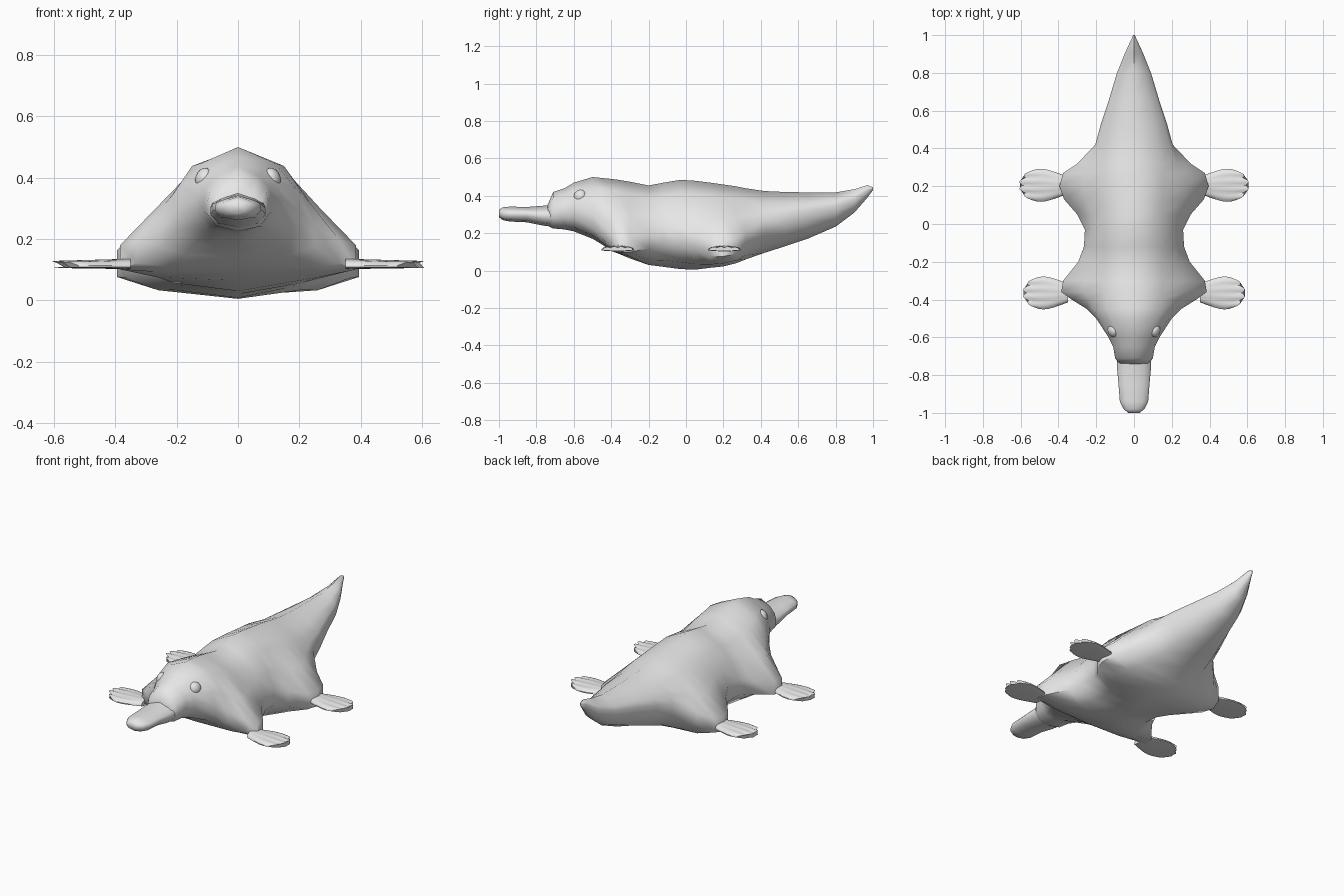
import bpy, bmesh, math
from mathutils import Vector

cube = bpy.data.objects.get("Cube")
if cube:
    bpy.data.objects.remove(cube, do_unlink=True)

grey = bpy.data.materials.new("plain grey")
grey.use_nodes = True
colour = (0.8, 0.8, 0.8, 1)
grey.diffuse_color = colour
grey.node_tree.nodes["Principled BSDF"].inputs["Base Color"].default_value = colour


def finish(name, bm, sharp_angle):
    """Turn a bmesh into a smooth-shaded object."""
    bmesh.ops.recalc_face_normals(bm, faces=bm.faces)
    mesh = bpy.data.meshes.new(name)
    bm.to_mesh(mesh)
    bm.free()
    mesh.materials.append(grey)
    obj = bpy.data.objects.new(name, mesh)
    bpy.context.collection.objects.link(obj)
    bpy.ops.object.select_all(action="DESELECT")
    obj.select_set(True)
    bpy.context.view_layer.objects.active = obj
    bpy.ops.object.shade_smooth_by_angle(angle=math.radians(sharp_angle))
    return obj


def skin(bm, rings):
    """Bridge closed rings of points and cap both ends."""
    loops = [[bm.verts.new(p) for p in ring] for ring in rings]
    for a, b in zip(loops, loops[1:]):
        for i in range(len(a)):
            j = (i + 1) % len(a)
            bm.faces.new((a[i], a[j], b[j], b[i]))
    bm.faces.new(loops[0])
    bm.faces.new(loops[-1])


def section(y, top, bottom, width, side_z):
    """Symmetric cross-section: ridge, shoulder, flank, side, belly, keel."""
    height = top - bottom
    shoulder = Vector((min(0.15, 0.6 * width), top - 0.16 * height))
    upper = Vector((width, side_z + 0.1 * height))
    lower = Vector((width, side_z - 0.1 * height))
    flank = (shoulder + upper) / 2
    flank.x += 0.12 * width * max(0, min(1, (0.3 - width) * 10))
    belly = Vector((0.7 * width, bottom + 0.3 * (lower.y - bottom)))
    half = [shoulder, flank, upper, lower, belly]
    ring = [Vector((0, top))] + half + [Vector((0, bottom))]
    ring += [Vector((-p.x, p.y)) for p in reversed(half)]
    return [(p.x, y, p.y) for p in ring]


def loft(name, stations, sharp_angle):
    bm = bmesh.new()
    skin(bm, [section(*s) for s in stations])
    return finish(name, bm, sharp_angle)


# Body, head and tail: y, top, bottom, half width, height of the widest point
loft("body", [
    (-.74, .35, .24, .08, .29),
    (-.71, .42, .225, .1, .3),
    (-.65, .44, .22, .11, .31),
    (-.6, .47, .21, .135, .31),
    (-.5, .5, .17, .2, .26),
    (-.45, .495, .14, .25, .21),
    (-.4, .49, .105, .33, .16),
    (-.36, .485, .09, .385, .14),
    (-.3, .475, .065, .375, .14),
    (-.2, .455, .03, .295, .16),
    (-.12, .47, .02, .265, .18),
    (-.03, .485, .008, .26, .18),
    (.05, .48, .005, .3, .15),
    (.13, .47, .015, .37, .12),
    (.2, .46, .022, .395, .12),
    (.27, .45, .04, .375, .13),
    (.32, .44, .06, .3, .17),
    (.42, .425, .095, .205, .24),
    (.53, .42, .13, .175, .27),
    (.65, .418, .17, .135, .3),
    (.8, .418, .235, .09, .33),
    (.9, .435, .31, .05, .37),
    (.97, .457, .39, .018, .425),
    (1, .445, .43, .004, .438),
], 60)

# Flat bill
loft("bill", [
    (-1, .325, .285, .03, .305),
    (-.98, .338, .27, .055, .3),
    (-.94, .342, .262, .075, .3),
    (-.85, .34, .258, .082, .3),
    (-.76, .347, .24, .09, .29),
    (-.68, .355, .23, .09, .29),
], 60)


def foot(name, side, heel_x, length, centre_y):
    """Flat webbed foot with a scalloped toe edge and raised toe ridges."""
    columns, rows, toes = 16, 6, 4
    rings = []
    for r in range(rows + 1):
        u = r / rows
        spread = 0.05 + 0.04 * math.sin(min(1, u * 1.35) * math.pi / 2)
        upper, under = [], []
        for c in range(columns + 1):
            v = 2 * c / columns - 1
            ridge = abs(math.sin(math.pi * toes * c / columns))
            reach = 1 - 0.22 * v * v * u - 0.07 * (1 - ridge) * u
            x = side * (heel_x + length * u * reach)
            y = centre_y + spread * v * (1 - 0.12 * u ** 4)
            thick = (1 - 0.6 * u) * math.sqrt(max(0, 1 - v * v))
            lift = 0.022 * thick + 0.006 * ridge * u
            upper.append((x, y, 0.114 + lift))
            under.append((x, y, 0.108 - 0.006 * thick))
        rings.append(upper + under[::-1])
    bm = bmesh.new()
    skin(bm, rings)
    finish(name, bm, 40)


def eye(name, side):
    """Slightly flattened bead leaning with the side of the head."""
    bm = bmesh.new()
    bmesh.ops.create_uvsphere(bm, u_segments=12, v_segments=8, radius=0.034)
    bmesh.ops.scale(bm, vec=(0.7, 1, 1), verts=bm.verts)
    lean = Vector((side * 0.85, -0.35, 0.4)).to_track_quat("X", "Z")
    for vert in bm.verts:
        vert.co = lean @ vert.co + Vector((side * 0.113, -0.567, 0.4))
    finish(name, bm, 60)


for label, side in (("left", 1), ("right", -1)):
    foot(label + "_front_foot", side, 0.35, 0.24, -0.365)
    foot(label + "_rear_foot", side, 0.36, 0.25, 0.205)
    eye(label + "_eye", side)
